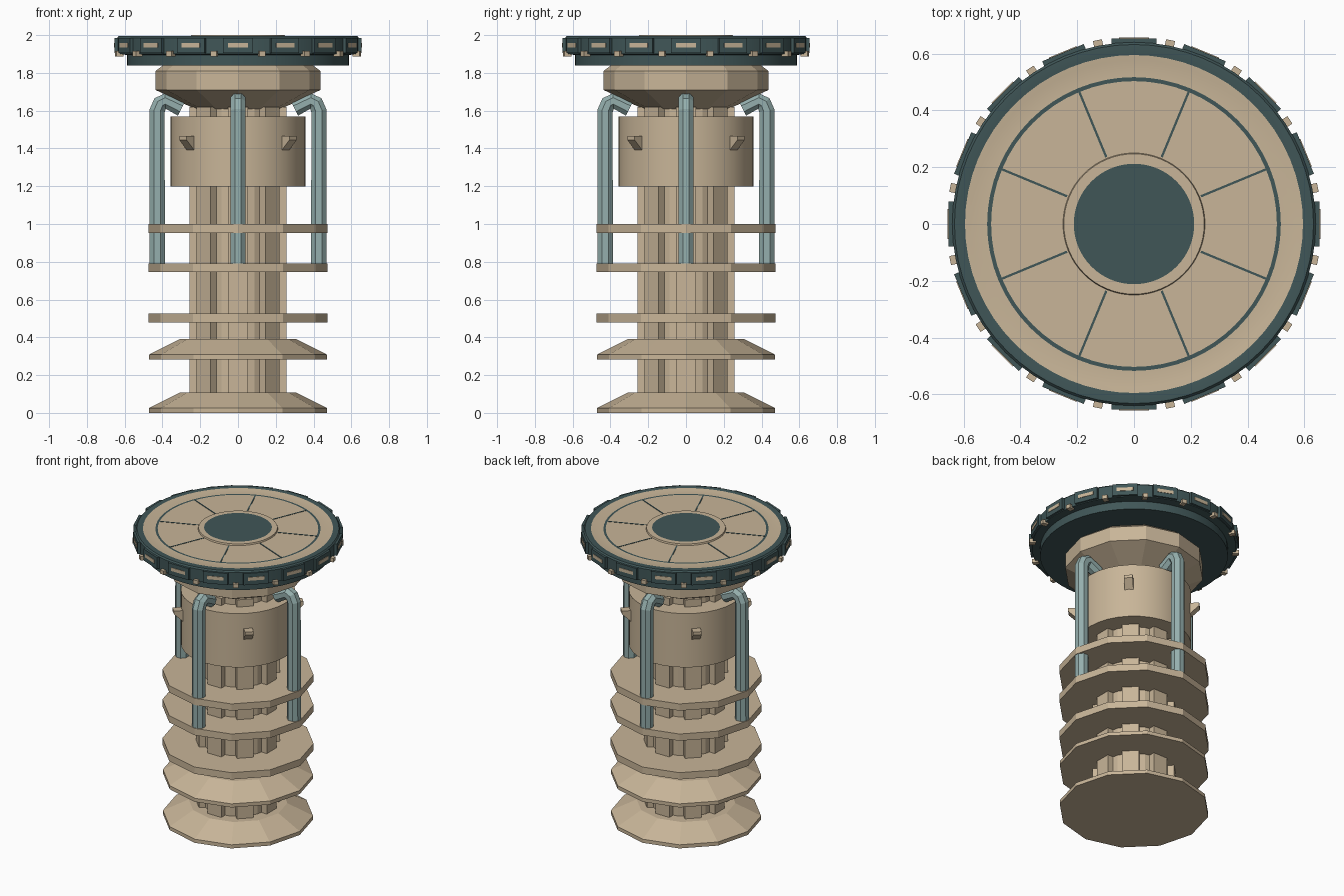
import bpy, bmesh, math
from mathutils import Matrix, Vector

if "Cube" in bpy.data.objects:
    bpy.data.objects.remove(bpy.data.objects["Cube"])


def material(name, rgb):
    m = bpy.data.materials.new(name)
    m.diffuse_color = (*rgb, 1)
    m.use_nodes = True
    m.node_tree.nodes["Principled BSDF"].inputs["Base Color"].default_value = m.diffuse_color
    return m


TAN = material("sand", (0.578, 0.462, 0.314))
DARK = material("dark_teal", (0.051, 0.093, 0.096))
PIPE = material("pale_teal", (0.30, 0.43, 0.42))


def finish(name, bm, mats, smooth=False):
    bmesh.ops.recalc_face_normals(bm, faces=bm.faces)
    me = bpy.data.meshes.new(name)
    bm.to_mesh(me)
    bm.free()
    for m in mats:
        me.materials.append(m)
    ob = bpy.data.objects.new(name, me)
    bpy.context.collection.objects.link(ob)
    if smooth:
        bpy.ops.object.select_all(action='DESELECT')
        ob.select_set(True)
        bpy.context.view_layer.objects.active = ob
        bpy.ops.object.shade_smooth_by_angle(angle=math.radians(28))
    return ob


def lathe(name, profile, sides, mats, smooth=False, bands=None):
    """Turn an (r, z) profile about z; bands gives a material index per segment."""
    bm = bmesh.new()
    rings = []
    for r, z in profile:
        if r == 0:
            rings.append([bm.verts.new((0, 0, z))] * sides)
        else:
            rings.append([bm.verts.new((r * math.cos(a), r * math.sin(a), z))
                          for a in (2 * math.pi * i / sides for i in range(sides))])
    for k, (lo, hi) in enumerate(zip(rings, rings[1:])):
        for i in range(sides):
            j = (i + 1) % sides
            corners = list(dict.fromkeys((lo[i], lo[j], hi[j], hi[i])))
            face = bm.faces.new(corners)
            face.material_index = bands[k] if bands else 0
    return finish(name, bm, mats, smooth)


def add_prism(bm, side, width, angle):
    """Extrude an (r, z) outline across its width, then turn it about z."""
    rot = Matrix.Rotation(angle, 3, 'Z')
    a, b = [[bm.verts.new(rot @ Vector((r, s * width / 2, z))) for r, z in side] for s in (-1, 1)]
    bm.faces.new(a)
    bm.faces.new(b[::-1])
    n = len(side)
    for i in range(n):
        j = (i + 1) % n
        bm.faces.new((a[i], b[i], b[j], a[j]))


def radial(name, side, width, count, start, mat):
    bm = bmesh.new()
    for i in range(count):
        add_prism(bm, side, width, math.radians(start) + 2 * math.pi * i / count)
    return finish(name, bm, [mat])


def box(r0, r1, z0, z1):
    return [(r0, z0), (r1, z0), (r1, z1), (r0, z1)]


# Ribbed central column
lathe("column_core", [(0, 0.02), (0.225, 0.02), (0.225, 1.64), (0, 1.64)], 16, [TAN])
radial("column_ribs", box(0.18, 0.257, 0.02, 1.62), 0.105, 8, 0, TAN)

# Stacked twelve-sided plates
for name, z in (("base_flange", 0.0), ("lower_flange", 0.283)):
    lathe(name, [(0, z), (0.472, z), (0.472, z + 0.025), (0.31, z + 0.107), (0, z + 0.107)], 12, [TAN])
for i, z in enumerate((0.478, 0.745, 0.953)):
    lathe(f"fin_plate_{i + 1}", [(0, z), (0.475, z), (0.475, z + 0.047), (0, z + 0.047)], 12, [TAN])

# Round sleeve with four wedge hooks
lathe("sleeve", [(0, 1.198), (0.358, 1.198), (0.358, 1.57), (0, 1.57)], 32, [TAN], True)
radial("sleeve_hooks", [(0.33, 1.39), (0.355, 1.39), (0.412, 1.445), (0.412, 1.466), (0.33, 1.466)],
       0.055, 4, 45, TAN)

# Flared neck beneath the head
lathe("neck", [(0, 1.61), (0.23, 1.61), (0.437, 1.71), (0.437, 1.81), (0.39, 1.845), (0, 1.845)], 12, [TAN])

# Four bent pipes
path = [(0.428, 0.79), (0.428, 1.60), (0.412, 1.638), (0.385, 1.652), (0.30, 1.61)]
for i, label in enumerate(("right", "back", "left", "front")):
    bm = bmesh.new()
    rot = Matrix.Rotation(i * math.pi / 2, 3, 'Z')
    pts = [Vector((r, 0, z)) for r, z in path]
    rings = []
    for k, p in enumerate(pts):
        d_in = (p - pts[k - 1]).normalized() if k else Vector((0, 0, 1))
        d_out = (pts[k + 1] - p).normalized() if k < len(pts) - 1 else d_in
        t = (d_in + d_out).normalized()
        across = Vector((t.z, 0, -t.x))
        ring = []
        for s in range(8):
            a = 2 * math.pi * (s + 0.5) / 8
            v = p + 0.044 * (math.cos(a) * across + math.sin(a) * Vector((0, 1, 0)))
            ring.append(bm.verts.new(rot @ v))
        rings.append(ring)
    for lo, hi in zip(rings, rings[1:]):
        for s in range(8):
            bm.faces.new((lo[s], lo[(s + 1) % 8], hi[(s + 1) % 8], hi[s]))
    bm.faces.new(rings[0])
    bm.faces.new(rings[-1])
    finish(f"pipe_{label}", bm, [PIPE])

# Head disc, with colour bands by radius
head = [(0, 1.84), (0.588, 1.84), (0.588, 1.895), (0.64, 1.90), (0.64, 1.985), (0.632, 1.994),
        (0.595, 1.994), (0.577, 1.99), (0.517, 1.99), (0.503, 1.99), (0.25, 1.99),
        (0.247, 2.0), (0.212, 2.0), (0, 2.0)]
lathe("head_disc", head, 64, [DARK, TAN], True,
      bands=[0, 0, 0, 0, 0, 0, 1, 1, 0, 1, 1, 1, 0])
radial("top_seams", box(0.255, 0.506, 1.985, 1.992), 0.008, 8, 22.5, DARK)

# Rim panels, their light strips, and studs between them
radial("rim_panels", box(0.62, 0.653, 1.905, 1.985), 0.158, 16, 0, DARK)
radial("rim_lights", box(0.65, 0.656, 1.935, 1.958), 0.105, 16, 0, TAN)
radial("rim_studs", box(0.62, 0.66, 1.888, 1.915), 0.032, 16, 11.25, TAN)
